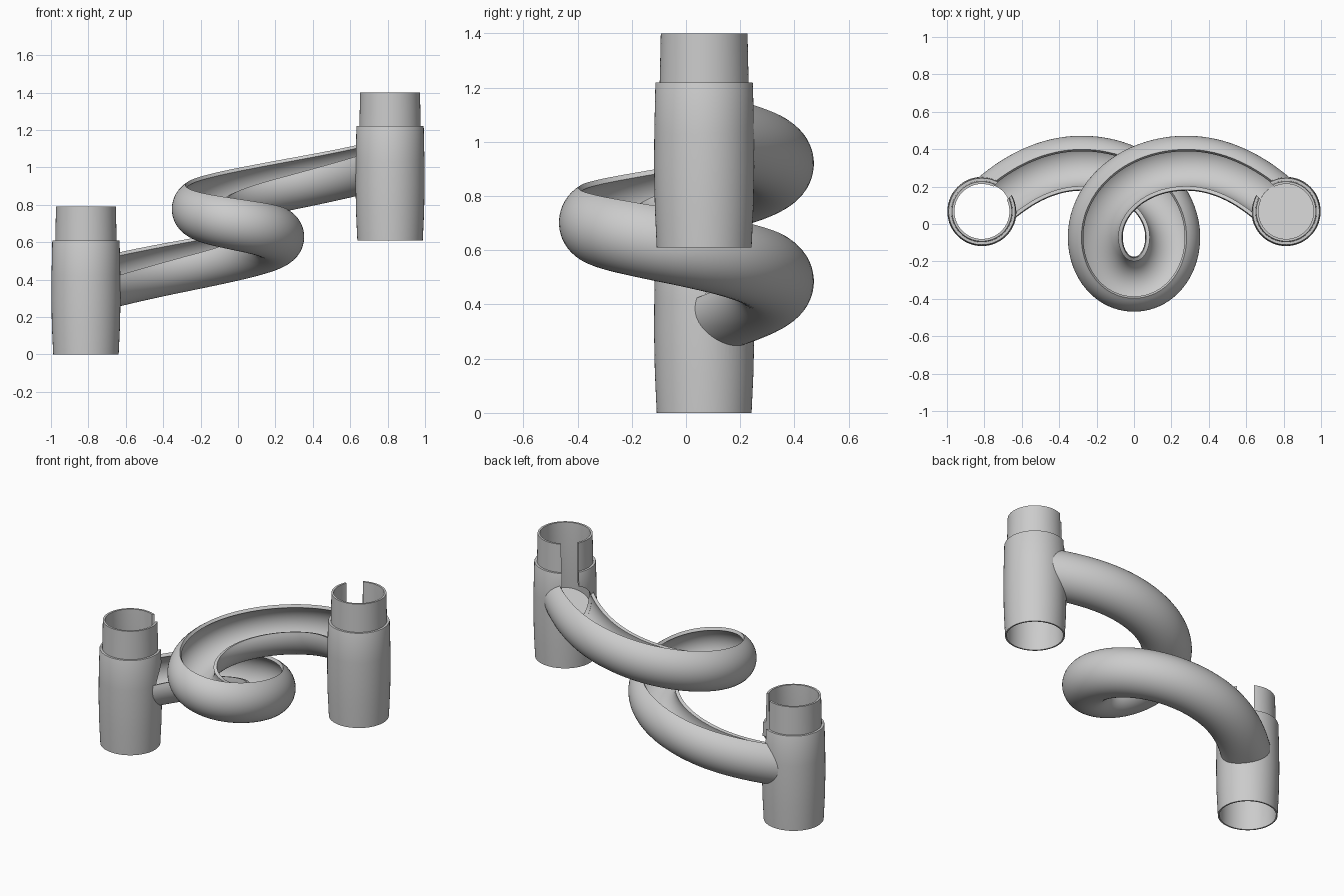
import bpy, bmesh, math
from mathutils import Vector

if "Cube" in bpy.data.objects:
    bpy.data.objects.remove(bpy.data.objects["Cube"])

CUP_X, CUP_Y = 0.813, 0.067
Z_LOW, Z_HIGH = 0.36, 1.045
RISE = 0.61


def make(name, verts, faces):
    me = bpy.data.meshes.new(name)
    me.from_pydata(verts, [], faces)
    bm = bmesh.new()
    bm.from_mesh(me)
    bmesh.ops.recalc_face_normals(bm, faces=bm.faces)
    bm.to_mesh(me)
    bm.free()
    ob = bpy.data.objects.new(name, me)
    bpy.context.collection.objects.link(ob)
    return ob


def lathe(name, profile, x, y, z, n=72):
    m = len(profile)
    verts = [(x + r * math.cos(2 * math.pi * i / n), y + r * math.sin(2 * math.pi * i / n), z + h)
             for i in range(n) for r, h in profile]
    faces = [(i * m + j, (i + 1) % n * m + j, (i + 1) % n * m + (j + 1) % m, i * m + (j + 1) % m)
             for i in range(n) for j in range(m)]
    return make(name, verts, faces)


def disc_solid(name, x, y, r, bottom, top, n=72):
    # bottom and top are functions giving z at a local offset
    ring = [(r * math.cos(2 * math.pi * (i + .5) / n), r * math.sin(2 * math.pi * (i + .5) / n)) for i in range(n)]
    verts = [(x + a, y + b, f(a, b)) for f in (bottom, top) for a, b in ring]
    faces = [tuple(range(n)), tuple(range(n, 2 * n))]
    faces += [(i, (i + 1) % n, n + (i + 1) % n, n + i) for i in range(n)]
    return make(name, verts, faces)


def sweep(name, pts, section):
    m, verts = len(section), []
    for i, p in enumerate(pts):
        t = (pts[min(i + 1, len(pts) - 1)] - pts[max(i - 1, 0)]).normalized()
        out = Vector((-t.y, t.x, 0)).normalized()
        up = t.cross(out) * -1
        up = up if up.z > 0 else -up
        verts += [p + out * a + up * b for a, b in section]
    faces = [(i * m + j, (i + 1) * m + j, (i + 1) * m + (j + 1) % m, i * m + (j + 1) % m)
             for i in range(len(pts) - 1) for j in range(m)]
    faces += [tuple(range(m)), tuple(range(len(verts) - m, len(verts)))]
    return make(name, verts, faces)


def cut(ob, cutter):
    mod = ob.modifiers.new("cut", 'BOOLEAN')
    mod.operation, mod.solver, mod.object = 'DIFFERENCE', 'EXACT', cutter
    bpy.context.view_layer.objects.active = ob
    bpy.ops.object.modifier_apply(modifier=mod.name)


def arc(r, a0, a1, n):
    return [(r * math.cos(math.radians(a0 + (a1 - a0) * i / n)),
             r * math.sin(math.radians(a0 + (a1 - a0) * i / n))) for i in range(n + 1)]


# looping path: half of it as bezier pieces, then mirrored
beziers = [((-CUP_X, CUP_Y), (-.66, .22), (-.48, .325), (-.28, .325)),
           ((-.28, .325), (0, .325), (.207, .14), (.207, -.07)),
           ((.207, -.07), (.207, -.21), (.12, -.322), (0, -.322))]
flat = []
for bz in beziers:
    for i in range(22):
        t = i / 22
        w = ((1 - t) ** 3, 3 * t * (1 - t) ** 2, 3 * t * t * (1 - t), t ** 3)
        flat.append(sum((Vector(p) * k for p, k in zip(bz, w)), Vector((0, 0))))
flat += [Vector((0, -.322))] + [Vector((-p.x, p.y)) for p in reversed(flat)]
length = [0]
for a, b in zip(flat, flat[1:]):
    length.append(length[-1] + (b - a).length)
path = [Vector((p.x, p.y, Z_LOW + (Z_HIGH - Z_LOW) * s / length[-1])) for p, s in zip(flat, length)]

# banked trough: high outer wall, low inner wall
trough = sweep("spiral_trough", path, arc(.147, 60, -195, 36) + arc(.127, -195, 60, 36))
bore = sweep("bore_cutter", path, arc(.126, 0, 352.5, 47))

# cups with a stepped spout and socket
profile = [(.175, 0), (.182, .15), (.185, .3), (.184, .42), (.18, .605), (.178, .61), (.164, .61),
           (.160, .79), (.147, .79), (.147, .30), (.166, .22), (.166, 0)]
helpers = [bore]
parts = [trough]
for name, side, z in (("lower_cup", -1, 0), ("upper_cup", 1, RISE)):
    x = side * CUP_X
    cup = lathe(name, profile, x, CUP_Y, z)
    # slot above the trough mouth
    d = Vector((-side, 1, 0)).normalized()
    n = Vector((-d.y, d.x, 0))
    c = Vector((x, CUP_Y, 0))
    base = [c + n * .05, c - n * .05, c - n * .05 + d * .3, c + n * .05 + d * .3]
    z0 = Z_LOW if side < 0 else Z_HIGH
    slot = make("slot_cutter", [p + Vector((0, 0, h)) for h in (z0, 2) for p in base],
                [(0, 1, 2, 3), (4, 5, 6, 7), (0, 1, 5, 4), (1, 2, 6, 5), (2, 3, 7, 6), (3, 0, 4, 7)])
    cut(cup, bore)
    cut(cup, slot)
    # trim the trough where it enters the cup
    core = disc_solid("core_cutter", x, CUP_Y, .16, lambda a, b: z - .1, lambda a, b: z + 1)
    cut(trough, core)
    helpers += [slot, core]
    parts.append(cup)

# sloping floor inside the upper cup
slope = lambda a, b: .94 + .2 * (a - b)
parts.append(disc_solid("upper_cup_floor", CUP_X, CUP_Y, .152, lambda a, b: slope(a, b) - .02, slope))

for h in helpers:
    bpy.data.objects.remove(h)
bpy.ops.object.select_all(action='DESELECT')
for p in parts:
    p.select_set(True)
bpy.context.view_layer.objects.active = trough
bpy.ops.object.shade_smooth_by_angle(angle=math.radians(30))
